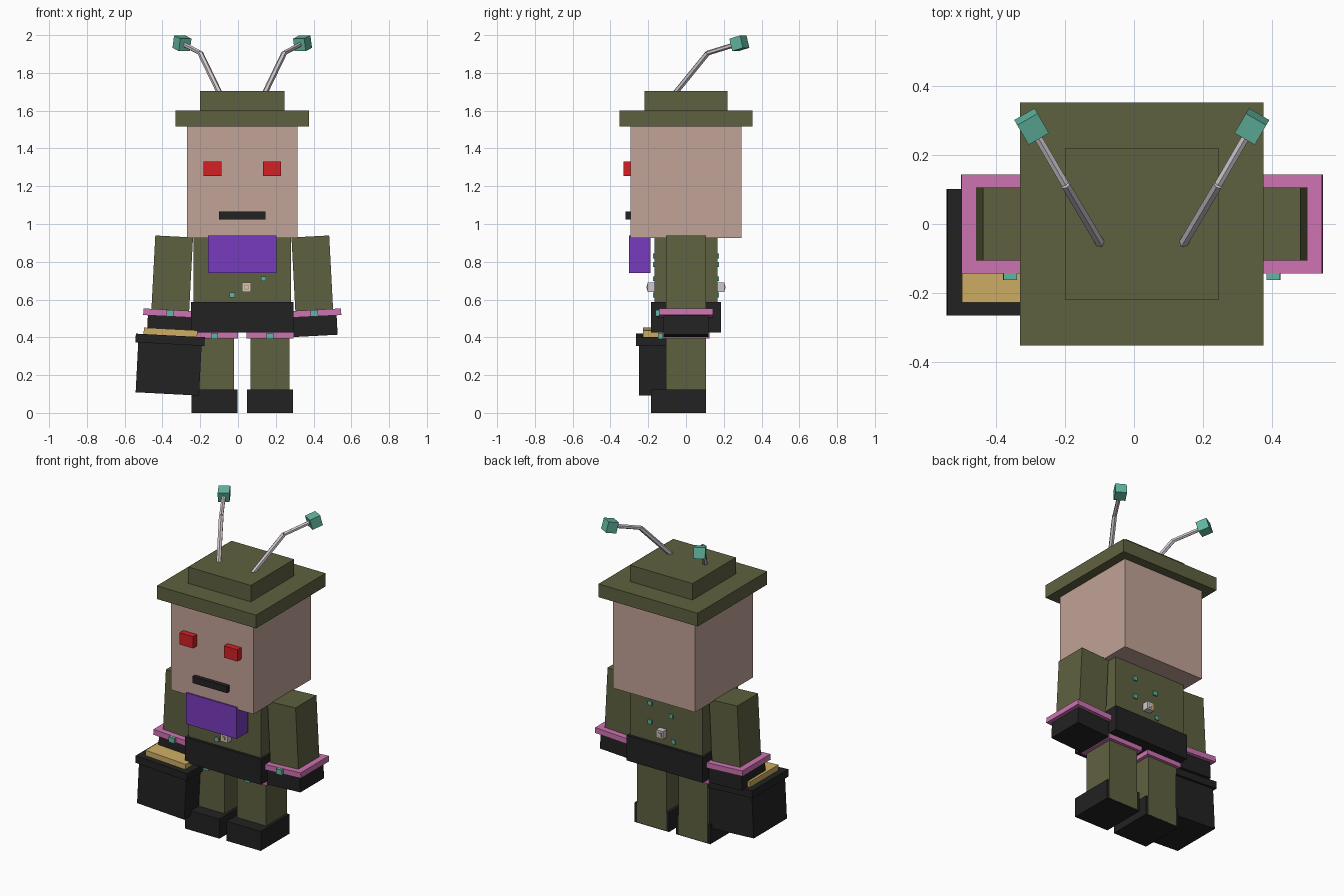
import bpy, bmesh, math
from mathutils import Vector, Matrix

if "Cube" in bpy.data.objects:
    bpy.data.objects.remove(bpy.data.objects["Cube"])

CX = 0.0225  # symmetry plane of the figure


def material(name, srgb):
    m = bpy.data.materials.new(name)
    lin = [((c / 255 + 0.055) / 1.055) ** 2.4 if c > 10 else c / 255 / 12.92 for c in srgb]
    m.diffuse_color = (*lin, 1)
    m.use_nodes = True
    m.node_tree.nodes["Principled BSDF"].inputs["Base Color"].default_value = m.diffuse_color
    return m


OLIVE = material("olive", (95, 97, 64))
SKIN = material("skin", (194, 163, 151))
BLACK = material("black", (34, 34, 34))
PURPLE = material("purple", (121, 59, 190))
RED = material("red", (210, 33, 37))
PINK = material("pink", (206, 115, 178))
TEAL = material("teal", (98, 182, 160))
GOLD = material("gold", (206, 174, 100))
PALE = material("pale_grey", (208, 200, 208))


def finish(name, bm, mat):
    bmesh.ops.recalc_face_normals(bm, faces=bm.faces)
    mesh = bpy.data.meshes.new(name)
    bm.to_mesh(mesh)
    bm.free()
    mesh.materials.append(mat)
    ob = bpy.data.objects.new(name, mesh)
    bpy.context.collection.objects.link(ob)
    return ob


def box(name, mat, x, y, z, frame=Matrix()):
    """Box from (min, max) ranges, optionally placed in a local frame."""
    bm = bmesh.new()
    size = Matrix.Diagonal((x[1] - x[0], y[1] - y[0], z[1] - z[0], 1))
    mid = Matrix.Translation([(r[0] + r[1]) / 2 for r in (x, y, z)])
    bmesh.ops.create_cube(bm, size=1, matrix=frame @ mid @ size)
    return finish(name, bm, mat)


def sym(h):
    return (-h, h)


def around(c, h):
    return (c - h, c + h)


def rod(name, mat, a, b, r):
    d = b - a
    bm = bmesh.new()
    rot = d.to_track_quat('Z', 'Y').to_matrix().to_4x4()
    bmesh.ops.create_cone(bm, cap_ends=True, segments=6, radius1=r, radius2=r,
                          depth=d.length, matrix=Matrix.Translation((a + b) / 2) @ rot)
    return finish(name, bm, mat)


# Head and hat
box("head", SKIN, around(CX, 0.2925), sym(0.2925), (0.925, 1.515))
box("hat_brim", OLIVE, around(CX, 0.3525), sym(0.3525), (1.515, 1.6))
box("hat_crown", OLIVE, around(CX, 0.2225), sym(0.22), (1.6, 1.705))
box("mouth", BLACK, around(CX, 0.1225), (-0.32, -0.28), (1.025, 1.067))
box("beard", PURPLE, around(CX, 0.18), (-0.302, -0.188), (0.74, 0.94))

# Torso and belt
box("torso", OLIVE, around(CX, 0.257), sym(0.167), (0.45, 0.93))
box("belt", BLACK, around(CX, 0.27), sym(0.185), (0.425, 0.587))

# Studs and badge, running through to the back
for i, (x, z) in enumerate([(0.135, 0.71), (-0.03, 0.625), (0.135, 0.83), (-0.015, 0.785)]):
    box(f"stud_{i}", TEAL, around(x, 0.014), sym(0.176), around(z, 0.013))
box("badge", PALE, around(0.045, 0.025), sym(0.205), around(0.665, 0.025))
box("badge_inlay", GOLD, around(0.045, 0.014), sym(0.207), around(0.665, 0.014))
box("badge_centre", PALE, around(0.045, 0.007), sym(0.209), around(0.665, 0.007))

for side, s in (("left", -1), ("right", 1)):
    # Eyes
    box(f"{side}_eye", RED, around(CX + s * 0.1575, 0.048), (-0.332, -0.28), (1.255, 1.33))

    # Legs, shoes and trouser cuffs
    lx = CX + s * 0.147
    box(f"{side}_leg", OLIVE, around(lx, 0.104), sym(0.106), (0.005, 0.45))
    box(f"{side}_shoe", BLACK, around(lx, 0.122), (-0.185, 0.105), (0, 0.125))
    box(f"{side}_leg_cuff", PINK, around(lx, 0.125), sym(0.125), (0.395, 0.426))
    box(f"{side}_leg_cuff_stud", TEAL, around(lx, 0.018), (-0.148, -0.12), (0.392, 0.422))

    # Arms hang from the shoulder, tilted slightly outwards
    arm = (Matrix.Translation((CX + s * 0.3605, 0, 0.934))
           @ Matrix.Rotation(-s * math.radians(3), 4, 'Y'))
    box(f"{side}_arm", OLIVE, sym(0.1), sym(0.106), (-0.45, 0), arm)
    box(f"{side}_glove", BLACK, sym(0.117), sym(0.12), (-0.527, -0.40), arm)
    box(f"{side}_arm_cuff", PINK, sym(0.142), sym(0.143), (-0.424, -0.389), arm)
    box(f"{side}_arm_cuff_stud", TEAL, sym(0.02), (-0.162, -0.135), (-0.424, -0.39), arm)

    # Antennae with cube tips
    base, knee, tip = (Vector((CX + s * dx, y, z)) for dx, y, z in
                       ((0.118, -0.06, 1.69), (0.222, 0.115, 1.905), (0.312, 0.27, 1.953)))
    rod(f"{side}_antenna_lower", PALE, base, knee, 0.015)
    rod(f"{side}_antenna_upper", PALE, knee, tip, 0.013)
    turn = (tip - knee).to_track_quat('Z', 'Y').to_matrix().to_4x4()
    box(f"{side}_antenna_tip", TEAL, sym(0.034), sym(0.034), sym(0.034),
        Matrix.Translation(tip + (tip - knee) * 0.08) @ turn)

# Bucket of gold carried in the left hand
hold = Matrix.Translation((-0.358, -0.082, 0.41)) @ Matrix.Rotation(math.radians(3), 4, 'Y')
box("bucket_body", BLACK, sym(0.168), sym(0.168), (-0.31, -0.03), hold)
box("bucket_rim", BLACK, sym(0.183), sym(0.183), (-0.046, 0), hold)
box("bucket_gold", GOLD, sym(0.142), sym(0.145), (-0.02, 0.034), hold)
